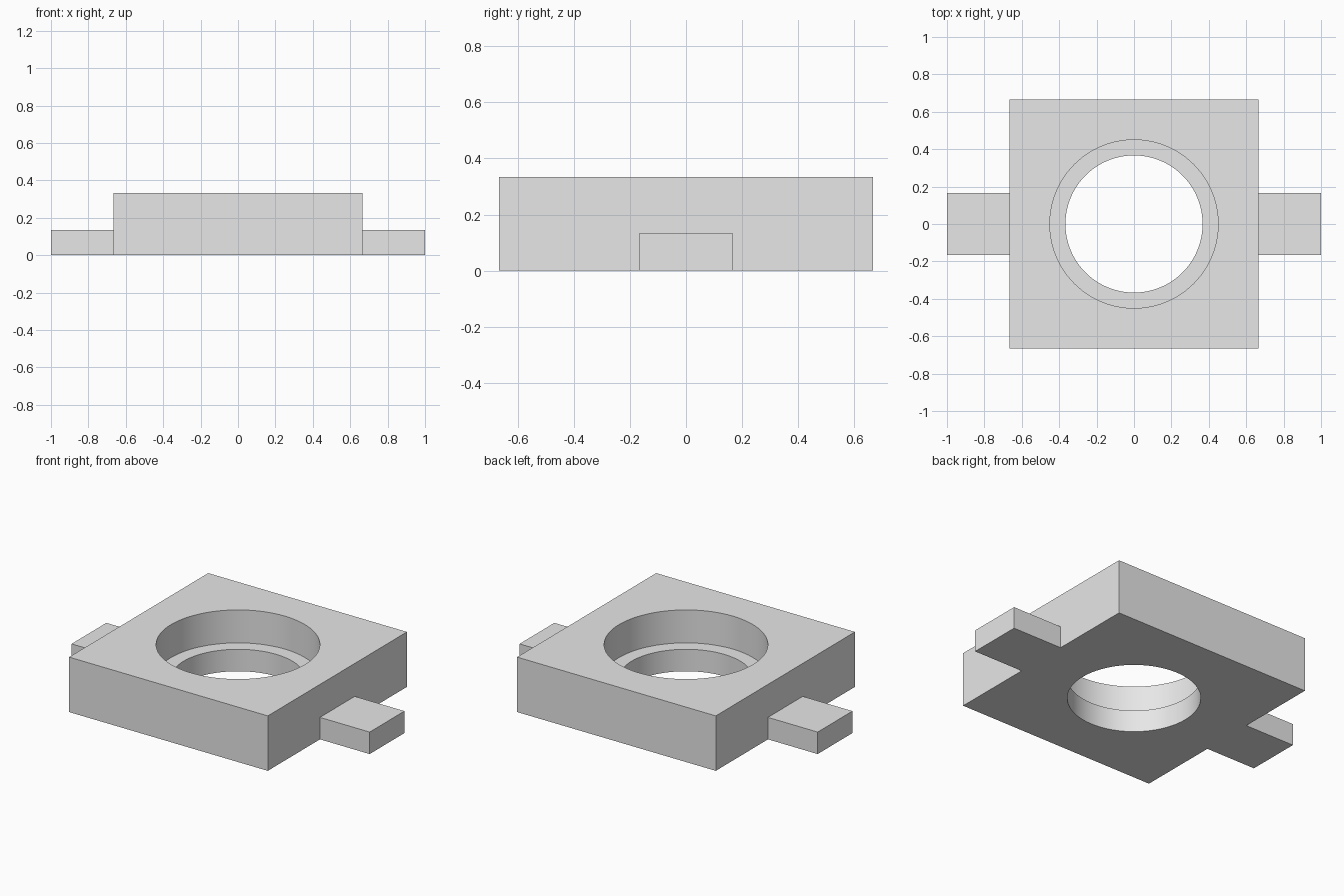
import bpy
from math import radians

cube = bpy.data.objects.get("Cube")
if cube:
    bpy.data.objects.remove(cube, do_unlink=True)

HEIGHT, LEDGE = 0.3333, 0.1333

grey = bpy.data.materials.new("light_grey")
grey.use_nodes = True
grey.diffuse_color = (0.8, 0.8, 0.8, 1)
grey.node_tree.nodes["Principled BSDF"].inputs["Base Color"].default_value = (0.8, 0.8, 0.8, 1)


def box(name, size_x, size_y, height):
    """Box standing on the ground, centred on the origin."""
    bpy.ops.mesh.primitive_cube_add(size=1, location=(0, 0, height / 2))
    obj = bpy.context.object
    obj.name = name
    obj.scale = (size_x, size_y, height)
    bpy.ops.object.transform_apply(location=True, rotation=False, scale=True)
    obj.data.materials.append(grey)
    return obj


def cylinder(name, radius, bottom, top):
    bpy.ops.mesh.primitive_cylinder_add(vertices=96, radius=radius, depth=top - bottom,
                                        location=(0, 0, (top + bottom) / 2))
    obj = bpy.context.object
    obj.name = name
    obj.hide_render = True
    obj.data.materials.append(grey)
    return obj


def combine(target, tool, operation):
    """Apply a boolean and discard the tool object."""
    mod = target.modifiers.new(operation.lower(), "BOOLEAN")
    mod.operation, mod.object, mod.solver = operation, tool, "EXACT"
    bpy.context.view_layer.objects.active = target
    bpy.ops.object.modifier_apply(modifier=mod.name)
    bpy.data.objects.remove(tool, do_unlink=True)


# Square block fused with one bar that forms both side tabs
body = box("bearing_block", 1.3333, 1.3333, HEIGHT)
combine(body, box("side_tabs", 2, 0.3333, LEDGE), "UNION")

# Through hole and wider counterbore, leaving a ledge
combine(body, cylinder("through_hole", 0.3667, -0.1, HEIGHT + 0.1), "DIFFERENCE")
combine(body, cylinder("counterbore", 0.45, LEDGE, HEIGHT + 0.1), "DIFFERENCE")

# Smooth bore walls, sharp edges elsewhere
bpy.ops.object.select_all(action="DESELECT")
body.select_set(True)
bpy.context.view_layer.objects.active = body
bpy.ops.object.shade_smooth_by_angle(angle=radians(30))
